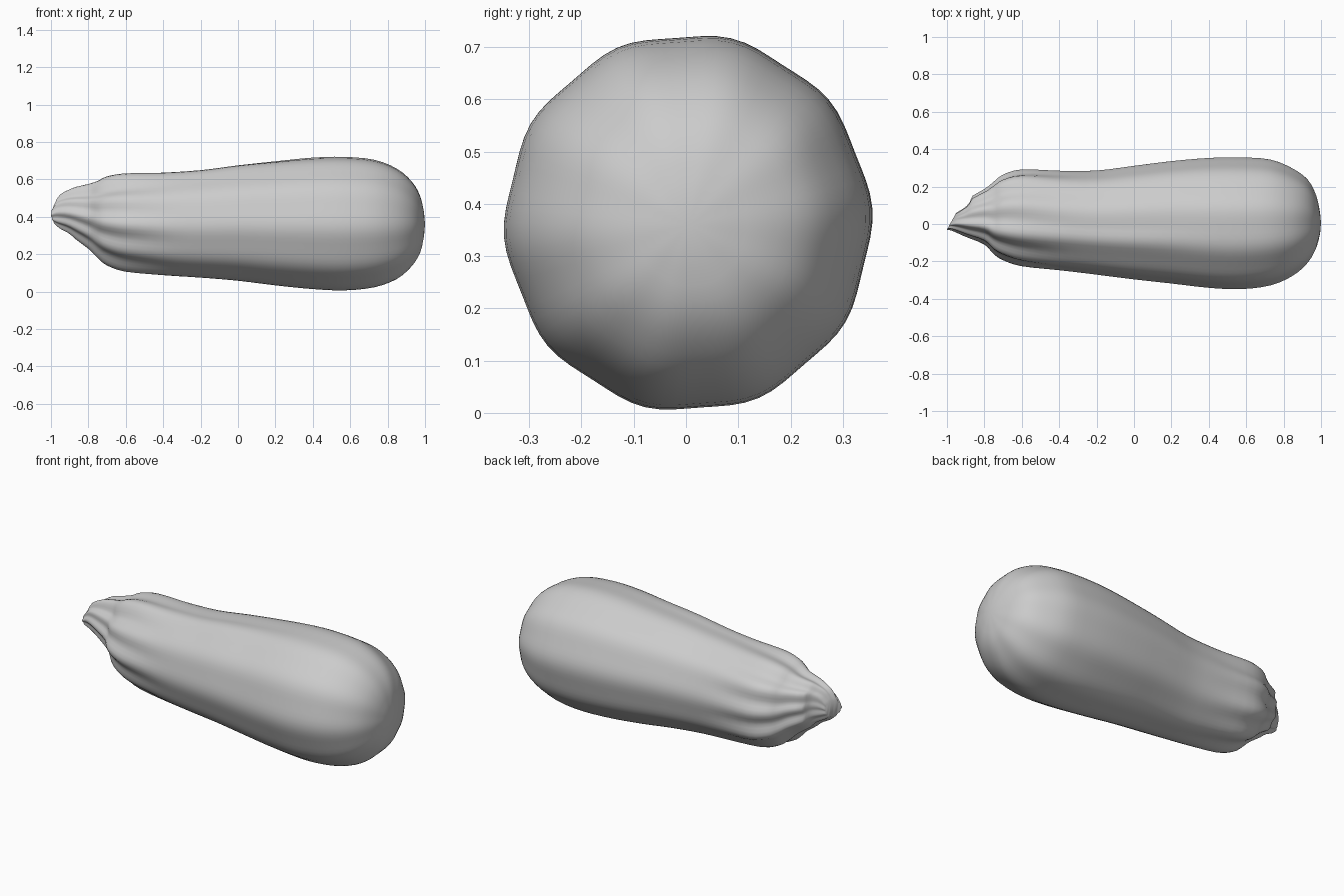
import bpy, bmesh
from math import cos, sin, pi, radians

if "Cube" in bpy.data.objects:
    bpy.data.objects.remove(bpy.data.objects["Cube"])

# Stations along the fruit: x, y_min, y_max, z_min, z_max
STATIONS = [
    (-1.00, -0.03, 0.06, 0.365, 0.46),
    (-0.97, -0.035, 0.085, 0.335, 0.52),
    (-0.90, -0.065, 0.135, 0.30, 0.553),
    (-0.80, -0.105, 0.19, 0.23, 0.578),
    (-0.75, -0.155, 0.23, 0.18, 0.595),
    (-0.70, -0.187, 0.268, 0.14, 0.62),
    (-0.60, -0.22, 0.295, 0.105, 0.637),
    (-0.40, -0.245, 0.285, 0.085, 0.64),
    (-0.20, -0.27, 0.285, 0.072, 0.652),
    (0.00, -0.295, 0.31, 0.055, 0.678),
    (0.20, -0.317, 0.335, 0.03, 0.70),
    (0.40, -0.34, 0.352, 0.01, 0.72),
    (0.57, -0.347, 0.355, 0.003, 0.724),
    (0.73, -0.327, 0.343, 0.02, 0.708),
    (0.85, -0.275, 0.295, 0.065, 0.66),
    (0.93, -0.205, 0.235, 0.135, 0.59),
    (0.975, -0.125, 0.15, 0.21, 0.51),
    (0.995, -0.05, 0.06, 0.30, 0.42),
]
SEG, SUB = 80, 3


def spline(a, b, c, d, t):
    """Catmull-Rom blend of four stations."""
    return [0.5 * (2*q + (r-p)*t + (2*p-5*q+4*r-s)*t*t + (3*q-p-3*r+s)*t**3)
            for p, q, r, s in zip(a, b, c, d)]


def fade(x, start, end):
    t = min(1, max(0, (x - start) / (end - start)))
    return 1 - t * t * (3 - 2 * t)


def ring(bm, station):
    x, y0, y1, z0, z1 = station
    cy, cz, ry, rz = (y0+y1)/2, (z0+z1)/2, (y1-y0)/2, (z1-z0)/2
    neck = fade(x, -0.85, -0.25)
    tip = fade(x, -1.0, -0.85)
    verts = []
    for i in range(SEG):
        a = 2 * pi * i / SEG
        # Soft ten-sided section, deepening into ribs at the neck
        k = 1 + 0.012 * (cos(10*(a - radians(76))) - 0.5)
        k += 0.045 * neck * (cos(10*(a - radians(76)) + 0.8*sin(2*a)) - 0.7)
        k += 0.03 * neck * (cos(5*(a - radians(180))) - 0.3)
        # Narrow raised seam along the top
        d = (a - radians(108)) / 0.13
        k += 0.025 * fade(x, -0.1, 0.5) / (1 + d**4)
        y, z = cy + ry*k*cos(a), cz + rz*k*sin(a)
        # The stalk is cut at a slant
        verts.append(bm.verts.new((x + tip*0.55*(y - y0), y, z)))
    return verts


# Lofted body with stalk
bm = bmesh.new()
pts = [STATIONS[0]] + STATIONS + [STATIONS[-1]]
rings = []
for j in range(len(STATIONS) - 1):
    rings += [ring(bm, spline(*pts[j:j+4], s / SUB)) for s in range(SUB)]
rings.append(ring(bm, STATIONS[-1]))
for r0, r1 in zip(rings, rings[1:]):
    for i in range(SEG):
        n = (i + 1) % SEG
        bm.faces.new((r0[i], r0[n], r1[n], r1[i]))

# Slanted stalk cut and rounded blossom end
bm.faces.new(rings[0])
end = bm.verts.new((1.0, 0.005, 0.36))
for i in range(SEG):
    bm.faces.new((rings[-1][i], rings[-1][(i+1) % SEG], end))
bmesh.ops.recalc_face_normals(bm, faces=bm.faces)

mesh = bpy.data.meshes.new("squash_body")
bm.to_mesh(mesh)
bm.free()
body = bpy.data.objects.new("squash_body", mesh)
bpy.context.collection.objects.link(body)
bpy.context.view_layer.objects.active = body
body.select_set(True)
bpy.ops.object.shade_smooth_by_angle(angle=radians(50))
